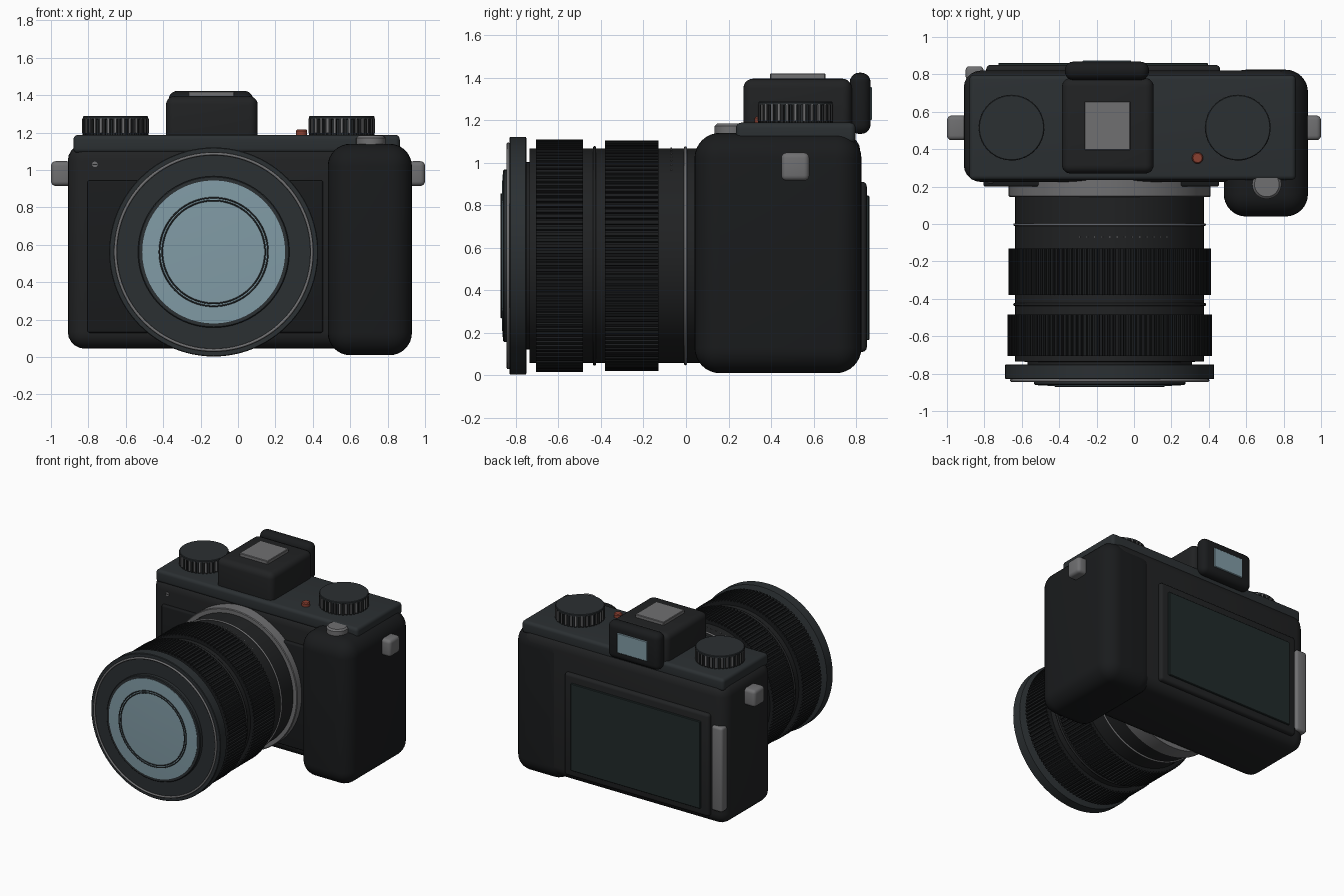
import bpy, bmesh, math
from mathutils import Matrix, Vector

if "Cube" in bpy.data.objects:
    bpy.data.objects.remove(bpy.data.objects["Cube"])

CX, CZ = -0.13, 0.562          # lens axis


def material(name, r, g, b):
    m = bpy.data.materials.new(name)
    m.diffuse_color = (r, g, b, 1)
    m.use_nodes = True
    m.node_tree.nodes["Principled BSDF"].inputs["Base Color"].default_value = m.diffuse_color
    return m


BLACK = material("black_shell", 0.015, 0.016, 0.017)
PLATE = material("dark_plate", 0.024, 0.029, 0.032)
RUBBER = material("rubber", 0.010, 0.011, 0.012)
METAL = material("metal", 0.16, 0.16, 0.165)
GLASS = material("lens_glass", 0.22, 0.33, 0.38)
SCREEN = material("screen_glass", 0.015, 0.024, 0.024)
RED = material("red_paint", 0.25, 0.05, 0.03)


def finish(name, bm, mat, matrix=Matrix()):
    bmesh.ops.recalc_face_normals(bm, faces=bm.faces[:])
    me = bpy.data.meshes.new(name)
    bm.to_mesh(me)
    bm.free()
    me.transform(matrix)
    me.materials.append(mat)
    ob = bpy.data.objects.new(name, me)
    bpy.context.collection.objects.link(ob)
    bpy.ops.object.select_all(action='DESELECT')
    ob.select_set(True)
    bpy.context.view_layer.objects.active = ob
    bpy.ops.object.shade_smooth_by_angle(angle=math.radians(35))
    return ob


def box(name, x, y, z, mat, bevel=0.0, segs=5):
    """Rounded box from (min, max) ranges."""
    bm = bmesh.new()
    bmesh.ops.create_cube(bm, size=1)
    for v in bm.verts:
        v.co = Vector([(lo + hi) / 2 + c * (hi - lo) for c, (lo, hi) in zip(v.co, (x, y, z))])
    if bevel:
        bmesh.ops.bevel(bm, geom=bm.edges[:], offset=bevel, segments=segs,
                        profile=0.5, affect='EDGES', clamp_overlap=True)
    return finish(name, bm, mat)


# local z axis turned to face -y, placed on the lens axis
LENS = Matrix.Translation((CX, 0, CZ)) @ Matrix.Rotation(math.radians(90), 4, 'X')


def lathe(name, profile, mat, matrix=LENS, n=96):
    """Spin (radius, height) points round local z; on the lens, height = -y."""
    bm = bmesh.new()
    rings = []
    for r, h in profile:
        rings.append([bm.verts.new((r * math.cos(i * math.tau / n), r * math.sin(i * math.tau / n), h))
                      for i in range(n)])
    for a, b in zip(rings, rings[1:]):
        for i in range(n):
            j = (i + 1) % n
            bm.faces.new((a[i], a[j], b[j], b[i]))
    bm.faces.new(rings[0])
    bm.faces.new(rings[-1])
    return finish(name, bm, mat, matrix)


def knurl(name, r_out, r_in, h0, h1, teeth, mat, matrix=LENS):
    """Ribbed ring with square teeth."""
    bm = bmesh.new()
    pts = []
    for i in range(teeth):
        for f, r in ((0, r_in), (0.3, r_in), (0.38, r_out), (0.92, r_out)):
            a = (i + f) * math.tau / teeth
            pts.append((r * math.cos(a), r * math.sin(a)))
    lo = [bm.verts.new((x, y, h0)) for x, y in pts]
    hi = [bm.verts.new((x, y, h1)) for x, y in pts]
    for i in range(len(pts)):
        j = (i + 1) % len(pts)
        bm.faces.new((lo[i], lo[j], hi[j], hi[i]))
    bm.faces.new(lo)
    bm.faces.new(hi)
    return finish(name, bm, mat, matrix)


def torus(name, major, minor, h, mat):
    bpy.ops.mesh.primitive_torus_add(major_radius=major, minor_radius=minor,
                                     major_segments=96, minor_segments=10)
    ob = bpy.context.object
    ob.name = ob.data.name = name
    ob.data.transform(LENS @ Matrix.Translation((0, 0, h)))
    ob.data.materials.append(mat)
    bpy.ops.object.shade_smooth()


# body shell, top plate, front covering and hand grip
box("body", (-0.91, 0.87), (0.225, 0.82), (0.045, 1.14), BLACK, 0.09)
box("top_plate", (-0.88, 0.865), (0.235, 0.797), (1.09, 1.188), PLATE, 0.025)
box("front_covering", (-0.805, 0.455), (0.20, 0.26), (0.13, 0.945), RUBBER, 0.012, 3)
box("hand_grip", (0.48, 0.93), (0.04, 0.825), (0.01, 1.14), RUBBER, 0.12, 8)

# viewfinder hump, accessory shoe and eyepiece
box("viewfinder_hump", (-0.385, 0.105), (0.27, 0.78), (1.12, 1.395), BLACK, 0.045)
box("accessory_shoe", (-0.265, -0.02), (0.395, 0.655), (1.38, 1.42), METAL, 0.004, 1)
box("eyepiece", (-0.37, 0.08), (0.77, 0.868), (1.135, 1.423), RUBBER, 0.045)
box("eyepiece_glass", (-0.275, -0.015), (0.85, 0.875), (1.20, 1.355), GLASS, 0.004, 1)

# rear screen and side door
box("screen_frame", (-0.79, 0.46), (0.79, 0.85), (0.11, 0.91), BLACK, 0.022, 4)
box("screen", (-0.725, 0.395), (0.83, 0.862), (0.165, 0.845), SCREEN, 0.004, 1)
box("side_door", (-0.90, -0.805), (0.77, 0.843), (0.17, 0.83), METAL, 0.018, 3)

# strap lugs
for name, lo, hi in (("strap_lug_left", -1.0, -0.89), ("strap_lug_right", 0.91, 1.0)):
    box(name, (lo, hi), (0.448, 0.58), (0.915, 1.047), METAL, 0.025, 4)

# top dials
for name, x in (("dial_left", -0.655), ("dial_right", 0.555)):
    at = Matrix.Translation((x, 0.515, 0))
    lathe(name, [(0.166, 1.17), (0.166, 1.27), (0.175, 1.272), (0.175, 1.284), (0.171, 1.288)],
          PLATE, at, 64)
    knurl(name + "_ribs", 0.176, 0.164, 1.188, 1.274, 40, BLACK, at)
    bm = bmesh.new()
    for i in range(28):                       # light ribs round the dial
        m = Matrix.Rotation(i * math.tau / 28, 4, 'Z') @ Matrix.Translation((0.173, 0, 1.236))
        bmesh.ops.create_cube(bm, size=1, matrix=m @ Matrix.Diagonal((0.01, 0.011, 0.078, 1)))
    finish(name + "_marks", bm, METAL, at)

# buttons and front screw
lathe("red_button", [(0.03, 1.17), (0.03, 1.21), (0.024, 1.217)], RED,
      Matrix.Translation((0.34, 0.353, 0)), 32)
lathe("shutter_button", [(0.078, 1.11), (0.078, 1.172), (0.066, 1.184)], METAL,
      Matrix.Translation((0.71, 0.212, 0)), 48)
lathe("front_screw", [(0.015, -0.25), (0.015, -0.22)], METAL,
      Matrix.Translation((-0.765, 0, 1.03)) @ Matrix.Rotation(math.radians(90), 4, 'X'), 24)
box("screw_slot", (-0.777, -0.753), (0.217, 0.23), (1.028, 1.032), BLACK)

# lens mount and barrel
lathe("lens_mount", [(0.54, -0.27), (0.54, -0.15), (0.535, -0.145)], METAL)
lathe("lens_barrel", [(0.505, -0.25), (0.505, 0.735), (0.44, 0.737), (0.44, 0.78)], BLACK)
knurl("zoom_ring", 0.541, 0.529, 0.13, 0.38, 120, RUBBER)
knurl("focus_ring", 0.547, 0.535, 0.485, 0.705, 120, RUBBER)
torus("barrel_trim_rear", 0.508, 0.007, 0.003, METAL)
torus("barrel_trim_front", 0.508, 0.008, 0.43, BLACK)

# distance marks on top of the barrel
bm = bmesh.new()
for i in range(-4, 9):
    m = Matrix.Rotation(math.radians(i * 4.6), 4, 'Y') @ Matrix.Translation((0, -0.07, 0.506))
    bmesh.ops.create_cube(bm, size=0.007, matrix=m)
finish("barrel_marks", bm, METAL, Matrix.Translation((CX, 0, CZ)))

# front rim, trim rings and front glass
lathe("front_rim", [(0.552, 0.75), (0.559, 0.754), (0.559, 0.826), (0.555, 0.83)], PLATE)
torus("front_trim", 0.525, 0.008, 0.836, METAL)
lathe("glass_retainer", [(0.405, 0.82), (0.405, 0.855), (0.40, 0.86)], PLATE)
lathe("front_glass", [(0.382, 0.84), (0.382, 0.863), (0.30, 0.866), (0.15, 0.869), (0.03, 0.87)], GLASS)
for name, r in (("glass_ring_outer", 0.29), ("glass_ring_inner", 0.275)):
    torus(name, r, 0.004, 0.868, PLATE)
